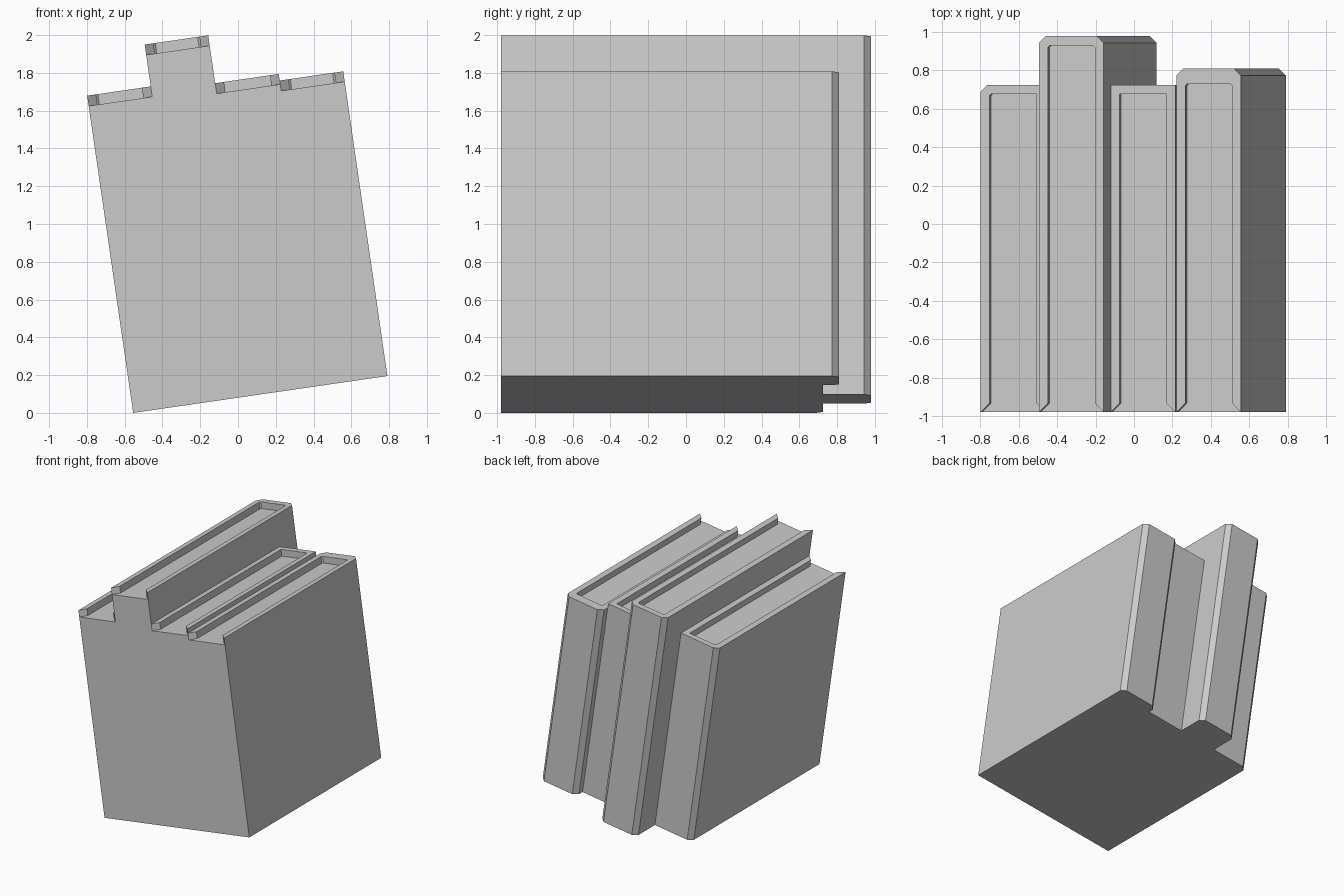
import bpy, bmesh, math
from mathutils import Vector

if "Cube" in bpy.data.objects:
    bpy.data.objects.remove(bpy.data.objects["Cube"])

TILT = math.radians(-8.25)   # the whole row leans to the left
WIDTH, WALL, LIP, BEVEL, FRONT = 0.34, 0.047, 0.055, 0.037, -0.98


def book(name, index, height, back, spine, left_bevel, right_bevel):
    x0, x1 = index * WIDTH, (index + 1) * WIDTH

    # Outline from front left, round the spine, to front right
    def outline(xa, xb, front, rear, b):
        pts = [(xa, front)]
        pts += [(xa, rear - b), (xa + b, rear)] if left_bevel else [(xa, rear)]
        pts += [(xb - b, rear), (xb, rear - b)] if right_bevel else [(xb, rear)]
        return pts + [(xb, front)]

    outer = outline(x0, x1, FRONT, back, BEVEL)
    inner = outline(x0 + WALL, x1 - WALL, FRONT + WALL, back - spine, 0.01)
    floor = height - LIP
    bm = bmesh.new()
    ring = lambda pts, z: [bm.verts.new((x, y, z)) for x, y in pts]
    low, top = ring(outer, 0), ring(outer, height)
    in_low, in_top = ring(inner, floor), ring(inner, height)
    fl, fr = ring([outer[0], outer[-1]], floor)

    # Bottom, front page edge and recessed page top
    bm.faces.new(low)
    bm.faces.new((low[0], low[-1], fr, fl))
    bm.faces.new([fl] + in_low + [fr])
    # Cover sides, inner cover walls and cover rim
    n = len(outer)
    for k in range(n - 1):
        side = [low[k], low[k + 1]]
        side += [fr] if k == n - 2 else []
        side += [top[k + 1], top[k]]
        side += [fl] if k == 0 else []
        bm.faces.new(side)
        bm.faces.new((in_low[k], in_low[k + 1], in_top[k + 1], in_top[k]))
        bm.faces.new((top[k], top[k + 1], in_top[k + 1], in_top[k]))
    # Mitred front ends of the cover
    bm.faces.new((fl, top[0], in_top[0], in_low[0]))
    bm.faces.new((fr, top[-1], in_top[-1], in_low[-1]))

    bmesh.ops.recalc_face_normals(bm, faces=bm.faces)
    mesh = bpy.data.meshes.new(name)
    bm.to_mesh(mesh)
    bm.free()
    ob = bpy.data.objects.new(name, mesh)
    ob.location = Vector((-0.555, 0, 0))
    ob.rotation_euler.y = TILT
    bpy.context.collection.objects.link(ob)


# name, slot, height, back y, spine thickness, bevelled spine corners
book("left_book", 0, 1.697, 0.725, 0.047, True, False)
book("tall_book", 1, 1.921, 0.98, 0.05, True, True)
book("inner_book", 2, 1.665, 0.725, 0.047, False, False)
book("right_book", 3, 1.630, 0.81, 0.08, True, True)
